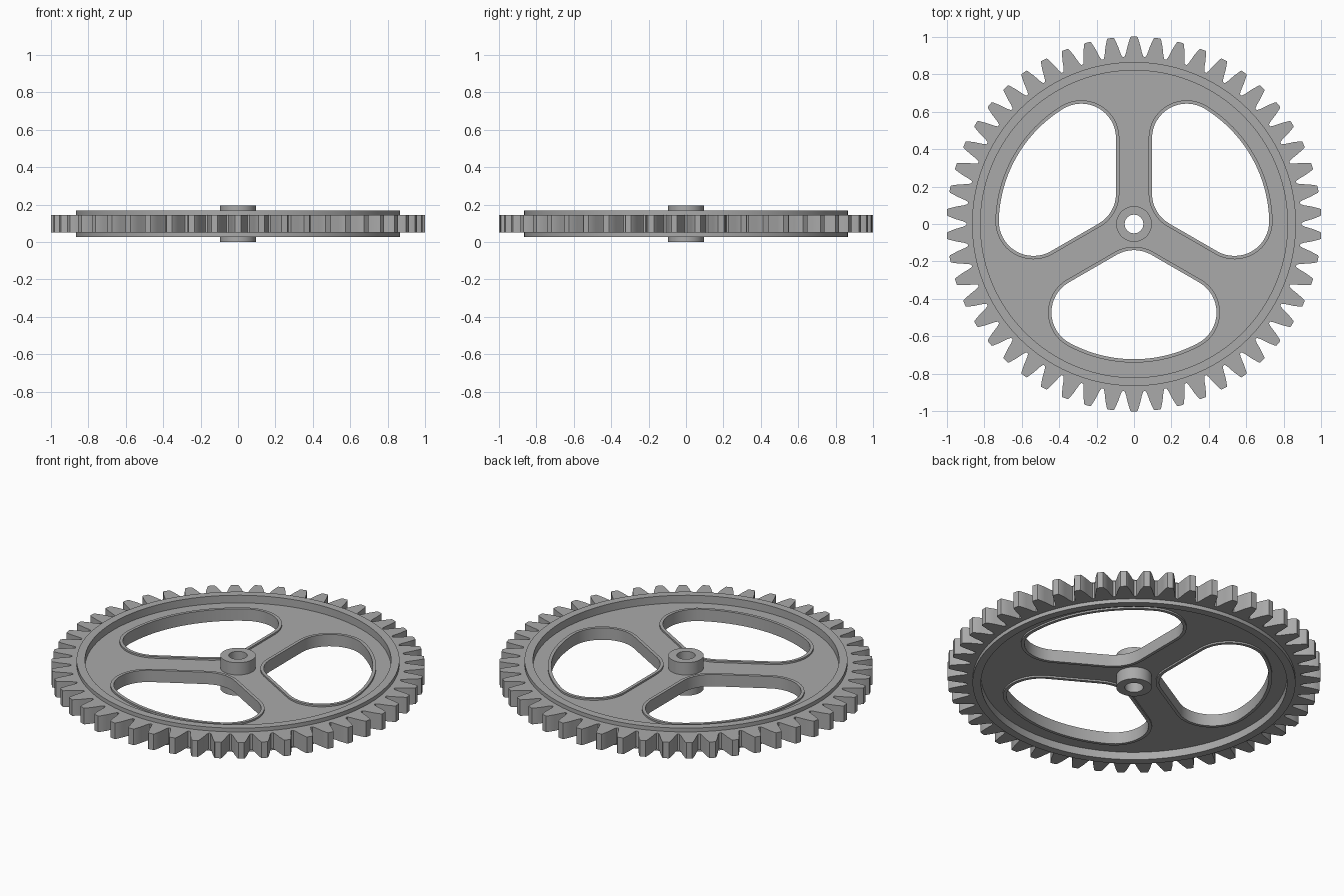
import bpy
from math import sin, cos, pi, radians, sqrt, atan2

cube = bpy.data.objects.get("Cube")
if cube:
    bpy.data.objects.remove(cube)

steel = bpy.data.materials.new("grey steel")
steel.use_nodes = True
GREY = (0.4, 0.4, 0.4, 1)
steel.diffuse_color = GREY
steel.node_tree.nodes["Principled BSDF"].inputs["Base Color"].default_value = GREY

MID = 0.0975          # height of the mid plane
TEETH = 50


def arc(cx, cy, r, a0, a1, n):
    steps = [a0 + (a1 - a0) * i / n for i in range(n + 1)]
    return [(cx + r * cos(a), cy + r * sin(a)) for a in steps]


def circle(r, n=96):
    return arc(0, 0, r, 0, 2 * pi, n)[:-1]


def turn(points, a):
    return [(x * cos(a) - y * sin(a), x * sin(a) + y * cos(a)) for x, y in points]


def plate(name, outlines, half_height):
    """Flat plate with holes, centred on the mid plane."""
    curve = bpy.data.curves.new(name, "CURVE")
    curve.dimensions = "2D"
    curve.fill_mode = "BOTH"
    curve.extrude = half_height
    for points in outlines:
        spline = curve.splines.new("POLY")
        spline.points.add(len(points) - 1)
        for p, (x, y) in zip(spline.points, points):
            p.co = (x, y, 0, 1)
        spline.use_cyclic_u = True
    obj = bpy.data.objects.new(name, curve)
    bpy.context.collection.objects.link(obj)
    obj.location.z = MID
    bpy.ops.object.select_all(action="DESELECT")
    obj.select_set(True)
    bpy.context.view_layer.objects.active = obj
    bpy.ops.object.convert(target="MESH")
    obj = bpy.context.object
    obj.data.materials.clear()
    obj.data.materials.append(steel)
    bpy.ops.object.shade_smooth_by_angle(angle=radians(25))
    return obj


def window(grow):
    """Rounded opening between two spokes, pointing along +x."""
    edge, rim, r = 0.096 - grow, 0.722 + grow, 0.185 + grow
    # Fillet centres: near the hub, and beside the rim
    hub_x = (edge + r) / sin(pi / 3)
    off, reach = edge + r, rim - r
    along = sqrt(reach ** 2 - off ** 2)
    lean = pi / 3 - atan2(off, along)
    cx, cy = reach * cos(lean), reach * sin(lean)
    points = arc(hub_x, 0, r, pi * 5 / 6, pi * 7 / 6, 8)
    points += arc(cx, -cy, r, -pi * 5 / 6, -lean, 16)
    points += arc(0, 0, rim, -lean, lean, 20)[1:-1]
    points += arc(cx, cy, r, lean, pi * 5 / 6, 16)
    return points


# Toothed ring
flank = [(0.050, 0.893), (0.043, 0.912), (0.033, 0.955), (0.020, 0.995), (0.016, 1.0)]
tooth = [(r, -w) for w, r in flank] + [(r, w) for w, r in reversed(flank)]
outline = []
for i in range(TEETH):
    outline += turn(tooth, pi / 2 + 2 * pi * i / TEETH)
plate("toothed_ring", [outline, circle(0.84)], 0.0475)

# Raised rim on both faces
plate("rim", [circle(0.865), circle(0.82)], 0.07)

# Recessed web with three openings, each edged by a lip
turns = [radians(a) for a in (30, 150, 270)]
bore = circle(0.05, 32)
plate("web", [circle(0.83), bore] + [turn(window(0.009), a) for a in turns], 0.025)
for i, a in enumerate(turns):
    plate(f"opening_lip_{i + 1}", [turn(window(0.018), a), turn(window(0), a)], 0.035)

# Hub
plate("hub", [circle(0.095, 48), bore], MID)
